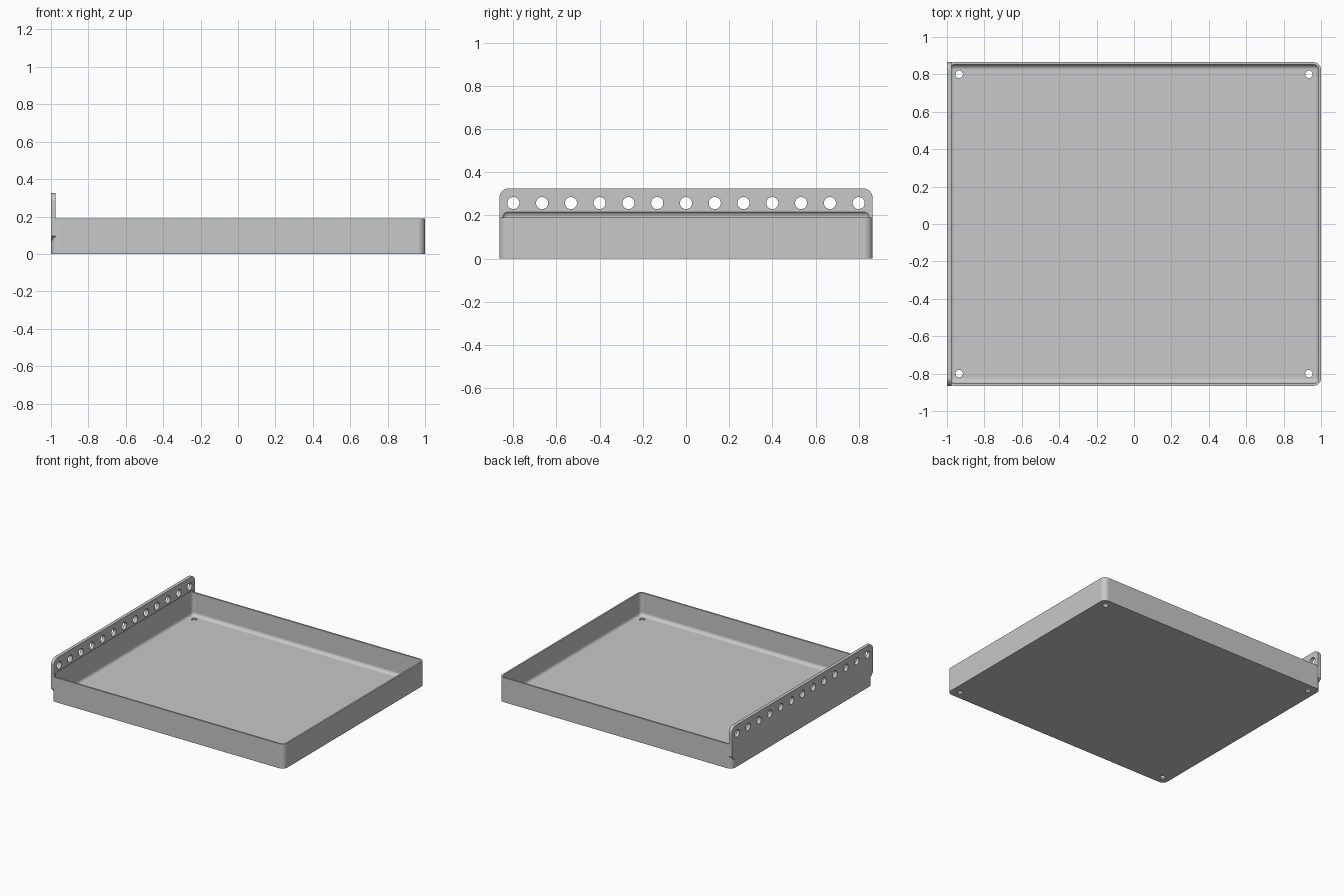
import bpy, bmesh, math
from mathutils import Matrix, Vector

cube = bpy.data.objects.get("Cube")
if cube:
    bpy.data.objects.remove(cube, do_unlink=True)

WIDTH, DEPTH, HEIGHT = 2.0, 1.73, 0.19
WALL, CORNER = 0.013, 0.04
INNER = CORNER - WALL
X, Y = WIDTH / 2, DEPTH / 2

gray = bpy.data.materials.new("light gray")
gray.use_nodes = True
gray.diffuse_color = (0.58, 0.58, 0.58, 1)
gray.node_tree.nodes["Principled BSDF"].inputs["Base Color"].default_value = gray.diffuse_color


def make_object(name, bm):
    bmesh.ops.recalc_face_normals(bm, faces=bm.faces)
    mesh = bpy.data.meshes.new(name)
    bm.to_mesh(mesh)
    bm.free()
    mesh.materials.append(gray)
    obj = bpy.data.objects.new(name, mesh)
    bpy.context.collection.objects.link(obj)
    return obj


def rounded_box(name, low, high, radius, pick):
    """Box between two corners, with the picked edges rounded."""
    low, high = Vector(low), Vector(high)
    bm = bmesh.new()
    bmesh.ops.create_cube(bm, size=1)
    bmesh.ops.scale(bm, vec=high - low, verts=bm.verts)
    bmesh.ops.translate(bm, vec=(low + high) / 2, verts=bm.verts)
    edges = [e for e in bm.edges if pick(e)]
    bmesh.ops.bevel(bm, geom=edges, offset=radius, segments=8, profile=0.5, affect='EDGES')
    return make_object(name, bm)


def cylinders(name, centers, radius, length, turn=Matrix()):
    """One mesh of equal cylinders."""
    bm = bmesh.new()
    for center in centers:
        bmesh.ops.create_cone(bm, cap_ends=True, segments=32, radius1=radius, radius2=radius,
                              depth=length, matrix=Matrix.Translation(center) @ turn)
    return make_object(name, bm)


def combine(target, tool, operation):
    """Apply a boolean and discard the tool."""
    mod = target.modifiers.new(tool.name, 'BOOLEAN')
    mod.operation, mod.solver, mod.object = operation, 'EXACT', tool
    bpy.context.view_layer.objects.active = target
    bpy.ops.object.modifier_apply(modifier=mod.name)
    bpy.data.objects.remove(tool, do_unlink=True)


def upright(edge):
    a, b = edge.verts
    return abs(a.co.z - b.co.z) > 0.1


# Tray body with rounded upright corners
tray = rounded_box("tray", (-X, -Y, 0), (X, Y, HEIGHT), CORNER, upright)

# Mounting plate: rounded top corners, chamfered bottom corners
TOP, BOTTOM, ROUND, THICK = 0.325, 0.055, 0.045, 0.025
half = [(Y - CORNER, BOTTOM), (Y, BOTTOM + CORNER)]
for i in range(9):
    a = math.pi / 2 * i / 8
    half.append((Y - ROUND + ROUND * math.cos(a), TOP - ROUND + ROUND * math.sin(a)))
outline = half + [(-y, z) for y, z in reversed(half)]
bm = bmesh.new()
face = bm.faces.new([bm.verts.new((-X, y, z)) for y, z in outline])
extruded = bmesh.ops.extrude_face_region(bm, geom=[face])["geom"]
bmesh.ops.translate(bm, vec=(THICK, 0, 0),
                    verts=[v for v in extruded if isinstance(v, bmesh.types.BMVert)])
plate = make_object("mounting_plate", bm)
combine(tray, plate, 'UNION')

# Cavity rounded on every edge, reaching slightly into the plate
cavity = rounded_box("cavity", (-X + WALL, -Y + WALL, WALL),
                     (X - WALL, Y - WALL, 0.22), INNER, lambda e: True)
combine(tray, cavity, 'DIFFERENCE')

# Row of holes along the plate
row = [(-X, -0.8 + 1.6 * i / 12, 0.257) for i in range(13)]
combine(tray, cylinders("plate_holes", row, 0.028, 0.2, Matrix.Rotation(math.pi / 2, 4, 'Y')),
        'DIFFERENCE')

# Holes in the floor corners
corners = [(x, y, 0) for x in (-0.935, 0.935) for y in (-0.8, 0.8)]
combine(tray, cylinders("floor_holes", corners, 0.02, 0.2), 'DIFFERENCE')

# Smooth fillets, crisp edges, flat large faces
bpy.ops.object.select_all(action='DESELECT')
tray.select_set(True)
bpy.context.view_layer.objects.active = tray
bpy.ops.object.shade_smooth_by_angle(angle=math.radians(30))
weighted = tray.modifiers.new("flat large faces", 'WEIGHTED_NORMAL')
weighted.keep_sharp = True
